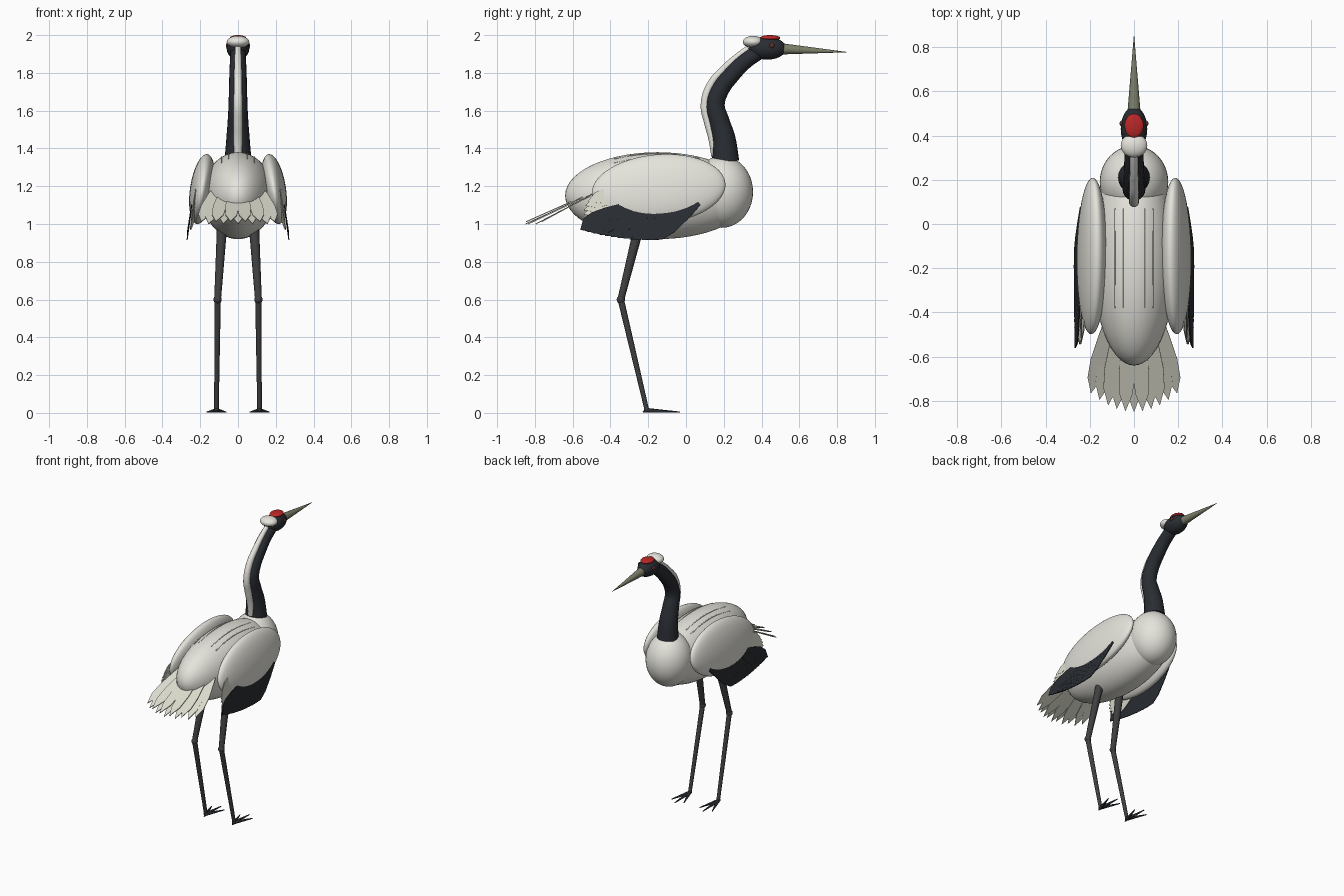
import bpy, bmesh, math
from mathutils import Vector

if "Cube" in bpy.data.objects:
    bpy.data.objects.remove(bpy.data.objects["Cube"])


def mat(name, r, g, b):
    m = bpy.data.materials.new(name)
    m.diffuse_color = (r, g, b, 1)
    m.use_nodes = True
    m.node_tree.nodes["Principled BSDF"].inputs["Base Color"].default_value = m.diffuse_color
    return m


WHITE = mat("white", 0.78, 0.77, 0.71)
PALE = mat("pale", 0.72, 0.72, 0.62)
BLACK = mat("black", 0.022, 0.026, 0.032)
LEG = mat("leg_grey", 0.05, 0.05, 0.053)
RED = mat("red", 0.5, 0.02, 0.02)
HORN = mat("horn", 0.2, 0.21, 0.14)
EYE = mat("eye", 0.12, 0.03, 0.02)


def finish(o, name, m, smooth=True):
    o.name = name
    o.data.materials.clear()
    o.data.materials.append(m)
    if smooth:
        bpy.ops.object.shade_smooth()
    return o


def ellipsoid(name, loc, radii, m, rot=(0, 0, 0), seg=40):
    bpy.ops.mesh.primitive_uv_sphere_add(segments=seg, ring_count=seg // 2, radius=1, location=loc, rotation=rot)
    o = bpy.context.object
    o.scale = radii
    return finish(o, name, m)


def rod(name, a, b, r1, r2, m, flat=1.0):
    a, b = Vector(a), Vector(b)
    d = b - a
    bpy.ops.mesh.primitive_cone_add(vertices=20, radius1=r1, radius2=r2, depth=d.length, location=(a + b) / 2)
    o = bpy.context.object
    o.rotation_euler = d.to_track_quat('Z', 'Y').to_euler()
    o.scale = (1, flat, 1)
    finish(o, name, m, False)
    bpy.ops.object.shade_smooth_by_angle(angle=math.radians(40))
    return o


def tube(name, pts, m, res=8):
    # smooth tube through (x, y, z, radius) points
    cu = bpy.data.curves.new(name, 'CURVE')
    cu.dimensions = '3D'
    cu.bevel_depth = 1
    cu.bevel_resolution = res
    cu.use_fill_caps = True
    sp = cu.splines.new('BEZIER')
    sp.bezier_points.add(len(pts) - 1)
    for bp, (x, y, z, r) in zip(sp.bezier_points, pts):
        bp.co = (x, y, z)
        bp.radius = r
        bp.handle_left_type = bp.handle_right_type = 'AUTO'
    o = bpy.data.objects.new(name, cu)
    bpy.context.collection.objects.link(o)
    bpy.ops.object.select_all(action='DESELECT')
    o.select_set(True)
    bpy.context.view_layer.objects.active = o
    bpy.ops.object.convert(target='MESH')
    return finish(bpy.context.object, name, m)


def feathers(name, specs, normal, m, thick=0.005):
    # each spec is (root, tip, half width); one leaf-shaped vane per spec
    bm = bmesh.new()
    prof = [(0, 0.25), (0.3, 0.7), (0.6, 1), (0.82, 0.85), (1, 0.0)]
    for root, tip, w in specs:
        root, tip = Vector(root), Vector(tip)
        d = tip - root
        side = d.cross(Vector(normal)).normalized()
        left = [bm.verts.new(root + d * t + side * w * k) for t, k in prof]
        right = [bm.verts.new(root + d * t - side * w * k) for t, k in prof[:-1]]
        bm.faces.new(left + right[::-1])
    me = bpy.data.meshes.new(name)
    bm.to_mesh(me)
    bm.free()
    o = bpy.data.objects.new(name, me)
    bpy.context.collection.objects.link(o)
    mod = o.modifiers.new("thickness", 'SOLIDIFY')
    mod.thickness = thick
    mod.offset = 0
    return finish(o, name, m, False)


# body and chest
ellipsoid("body", (0, -0.15, 1.15), (0.19, 0.49, 0.23), WHITE, seg=56)
ellipsoid("chest", (0, 0.19, 1.17), (0.155, 0.165, 0.19), WHITE)

# neck with pale stripe down its back
tube("neck", [(0, 0.21, 1.33, 0.072), (0, 0.2, 1.45, 0.062), (0, 0.176, 1.54, 0.055),
              (0, 0.155, 1.63, 0.05), (0, 0.18, 1.71, 0.048), (0, 0.24, 1.79, 0.046),
              (0, 0.31, 1.86, 0.043), (0, 0.40, 1.92, 0.04)], BLACK)
tube("neck_stripe", [(0, 0.155, 1.36, 0.022), (0, 0.142, 1.45, 0.024), (0, 0.118, 1.54, 0.024),
                     (0, 0.1, 1.63, 0.023), (0, 0.13, 1.735, 0.022), (0, 0.2, 1.82, 0.02),
                     (0, 0.27, 1.884, 0.018), (0, 0.33, 1.93, 0.016)], WHITE, 5)

# head, nape, crown, beak
ellipsoid("head", (0, 0.43, 1.93), (0.06, 0.1, 0.06), BLACK)
ellipsoid("nape", (0, 0.355, 1.964), (0.06, 0.054, 0.032), WHITE)
ellipsoid("crown", (0, 0.445, 1.985), (0.043, 0.054, 0.015), RED)
rod("beak", (0, 0.49, 1.928), (0, 0.85, 1.91), 0.031, 0.001, HORN)

# tail fan
tail = []
for i in range(-5, 6):
    t = i / 5
    tail.append(((0.11 * t, -0.40, 1.205 + 0.006 * (i % 2)),
                 (0.195 * t, -0.85 + 0.085 * t * t, 1.0 + 0.012 * (i % 2)), 0.036))
feathers("tail_feathers", tail, (0, -0.4, 0.9), PALE)

for s, side in ((-1, "left"), (1, "right")):
    # folded wing
    ellipsoid(side + "_wing", (s * 0.19, -0.145, 1.185), (0.064, 0.355, 0.185), WHITE,
              (math.radians(5), -s * 0.15, 0), 48)
    # dark trailing feathers
    dark = []
    for i in range(12):
        t = i / 11
        tip_z = 0.915 + 0.055 * t ** 2
        dark.append(((s * (0.241 + 0.005 * t), 0.07 - 0.42 * t, 1.11 - 0.015 * t),
                     (s * (0.27 - 0.004 * t), -0.2 - 0.36 * t, tip_z), 0.048))
    feathers(side + "_dark_feathers", dark, (1, 0, s * 0.15), BLACK)
    # pale feathers behind the dark ones
    light = []
    for i in range(7):
        t = i / 6
        light.append(((s * 0.215, -0.25 + 0.05 * t, 1.22 - 0.14 * t),
                      (s * (0.235 + 0.018 * t), -0.52 - 0.025 * math.sin(math.pi * t), 1.12 - 0.14 * t), 0.036))
    feathers(side + "_pale_feathers", light, (1, 0, s * 0.15), PALE)
    # raised feather edges on the back
    for k, x in enumerate((0.05, 0.087)):
        pts = []
        for y in (0.07, -0.08, -0.23, -0.38):
            f = 1 - (x / 0.19) ** 2 - ((y + 0.15) / 0.49) ** 2
            pts.append((s * x, y, 1.15 + 0.23 * math.sqrt(f), 0.003))
        tube(f"{side}_back_ridge_{k}", pts, WHITE, 2)
    # eye
    ellipsoid(side + "_eye", (s * 0.056, 0.455, 1.945), (0.009, 0.013, 0.013), EYE, seg=16)
    # leg
    knee, ankle = (s * 0.108, -0.345, 0.6), (s * 0.114, -0.208, 0.018)
    rod(side + "_thigh", (s * 0.085, -0.25, 0.98), knee, 0.027, 0.018, LEG)
    ellipsoid(side + "_knee", knee, (0.022, 0.022, 0.022), LEG, seg=20)
    rod(side + "_shank", knee, ankle, 0.017, 0.012, LEG)
    ellipsoid(side + "_ankle", ankle, (0.014, 0.016, 0.012), LEG, seg=16)
    # toes
    for k, (dx, dy) in enumerate(((-0.05, 0.14), (0, 0.175), (0.05, 0.14), (0, -0.02))):
        rod(f"{side}_toe_{k}", ankle[:2] + (0.014,), (ankle[0] + dx, ankle[1] + dy, 0.004), 0.012, 0.003, BLACK)
